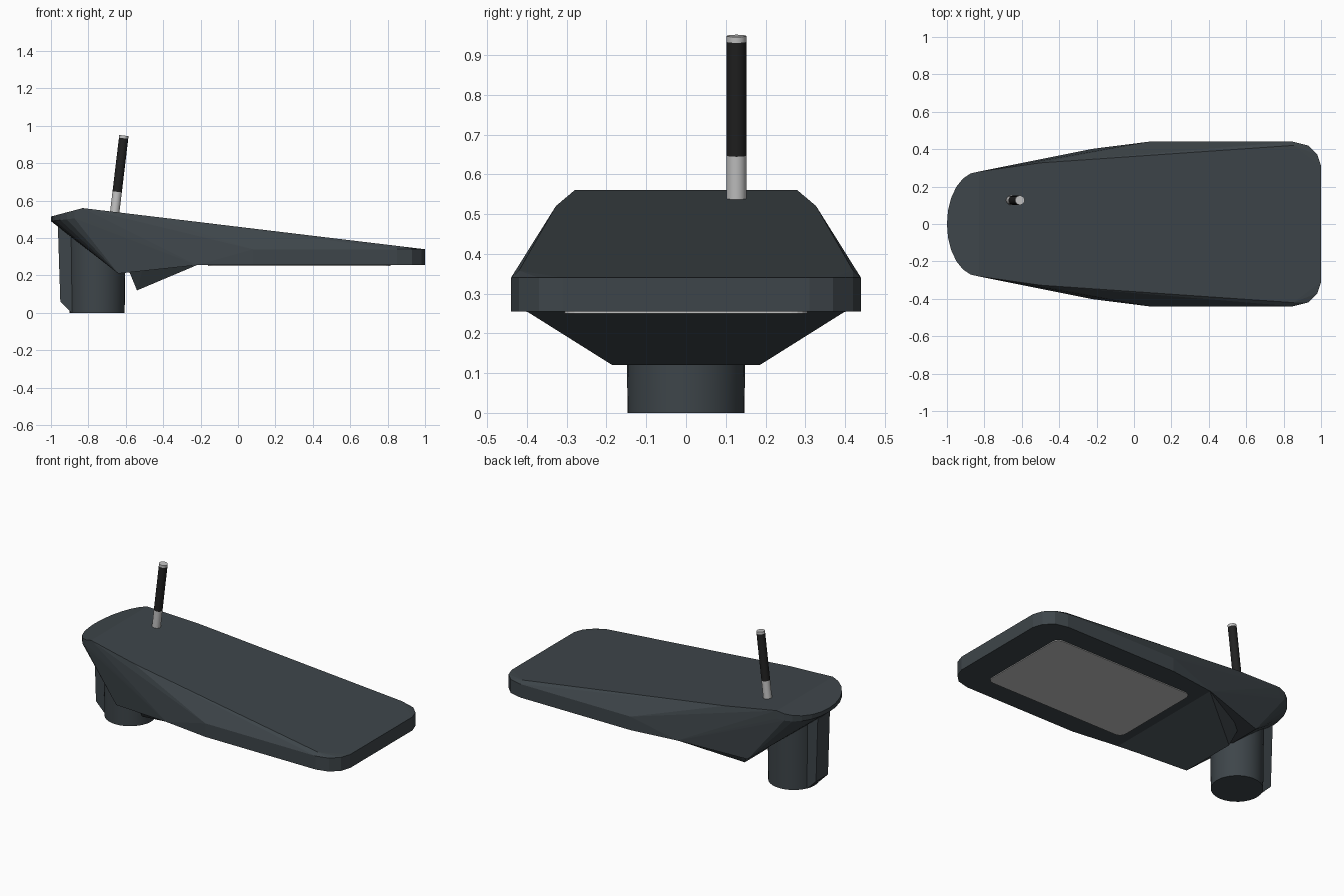
import bpy, bmesh, math
from mathutils import Vector

if "Cube" in bpy.data.objects:
    bpy.data.objects.remove(bpy.data.objects["Cube"])


def material(name, rgb):
    m = bpy.data.materials.new(name)
    m.diffuse_color = (*rgb, 1)
    m.use_nodes = True
    m.node_tree.nodes["Principled BSDF"].inputs["Base Color"].default_value = m.diffuse_color
    return m


CHARCOAL = material("charcoal", (0.048, 0.060, 0.068))
BLACK = material("black", (0.015, 0.015, 0.015))
GREY = material("light grey", (0.55, 0.55, 0.55))


def finish(bm, name, mat):
    bmesh.ops.recalc_face_normals(bm, faces=bm.faces)
    me = bpy.data.meshes.new(name)
    bm.to_mesh(me)
    bm.free()
    me.materials.append(mat)
    ob = bpy.data.objects.new(name, me)
    bpy.context.collection.objects.link(ob)
    return ob


def hull(name, half_points, mat):
    """Faceted solid around points given for the +y side and mirrored."""
    bm = bmesh.new()
    for x, y, z in half_points:
        bm.verts.new((x, y, z))
        if y > 1e-5:
            bm.verts.new((x, -y, z))
    r = bmesh.ops.convex_hull(bm, input=bm.verts)
    junk = [g for g in r["geom_interior"] if isinstance(g, bmesh.types.BMVert)]
    bmesh.ops.delete(bm, geom=junk, context="VERTS")
    bmesh.ops.dissolve_limit(bm, angle_limit=0.01, verts=bm.verts, edges=bm.edges)
    return finish(bm, name, mat)


def rod(name, a, b, r1, r2, sides, mat):
    """Smooth cylinder between two points."""
    a, b = Vector(a), Vector(b)
    bm = bmesh.new()
    bmesh.ops.create_cone(bm, cap_ends=True, segments=sides, radius1=r1, radius2=r2,
                          depth=(b - a).length)
    rot = (b - a).to_track_quat("Z", "Y").to_matrix().to_4x4()
    rot.translation = (a + b) / 2
    bm.transform(rot)
    ob = finish(bm, name, mat)
    bpy.ops.object.select_all(action="DESELECT")
    ob.select_set(True)
    bpy.context.view_layer.objects.active = ob
    bpy.ops.object.shade_smooth_by_angle(angle=math.radians(40))
    return ob


def top_z(x):
    return 0.56 - 0.22 * (x + 0.83) / 1.83


# Rounded rear end of the housing, lower and upper edges
arc = [(-0.83 - 0.17 * math.cos(t), 0.28 * math.sin(t))
       for t in [math.pi / 2 * i / 6 for i in range(7)]]
arc_low = [(x, y, 0.51 + 0.02 * (x + 0.83) / 0.17) for x, y in arc]
arc_high = [(x, y, 0.56 + 0.045 * (x + 0.83) / 0.17) for x, y in arc]

# Housing: sloping lid, vertical rim and tapered flanks
rim = [(0.08, 0.44), (0.85, 0.44), (0.93, 0.42), (0.98, 0.37), (1.0, 0.31)]
body = arc_low + arc_high
body += [(x, y, z) for x, y in rim for z in (0.255, 0.34)]
body += [(-0.5, 0.327, top_z(-0.5)), (0.85, 0.42, top_z(0.85)),
         (-0.22, 0.402, 0.255), (-0.51, 0.325, 0.255)]
housing = hull("housing", body, CHARCOAL)

# Slanted underside of the rear end
nose = hull("rear_underside", arc_low + [(-0.64, 0.30, 0.21), (-0.51, 0.325, 0.255),
            (-0.22, 0.402, 0.255)], CHARCOAL)

# Wedge under the housing
wedge = hull("under_wedge", [(-0.54, 0.185, 0.12), (-0.58, 0.21, 0.217), (-0.22, 0.40, 0.255),
             (-0.50, 0.30, 0.27), (-0.25, 0.36, 0.27)], CHARCOAL)

# Pole socket with a chamfered lug on its rear side
rod("pole_socket", (-0.753, 0, 0), (-0.753, 0, 0.42), 0.147, 0.152, 32, CHARCOAL)
hull("socket_lug", [(-0.89, 0.06, 0), (-0.95, 0.06, 0.06), (-0.963, 0.06, 0.46),
     (-0.85, 0.06, 0), (-0.85, 0.06, 0.46)], CHARCOAL)

# Light panel: thin plate with rounded corners
panel = []
for cx, a0 in ((0.775, 0), (-0.12, 90)):
    for i in range(5):
        t = math.radians(a0 + 22.5 * i)
        for z in (0.25, 0.257):
            panel.append((cx + 0.04 * math.cos(t), 0.265 + 0.04 * math.sin(t), z))
hull("light_panel", panel, GREY)

# Antenna: pale foot, black rod, pale tip
foot, tip = Vector((-0.66, 0.127, 0.53)), Vector((-0.61, 0.127, 0.948))
for name, a, b, mat in (("antenna_foot", 0, 0.28, GREY), ("antenna_rod", 0.28, 0.965, BLACK),
                        ("antenna_tip", 0.965, 1, GREY)):
    rod(name, foot.lerp(tip, a), foot.lerp(tip, b), 0.025, 0.025, 20, mat)
